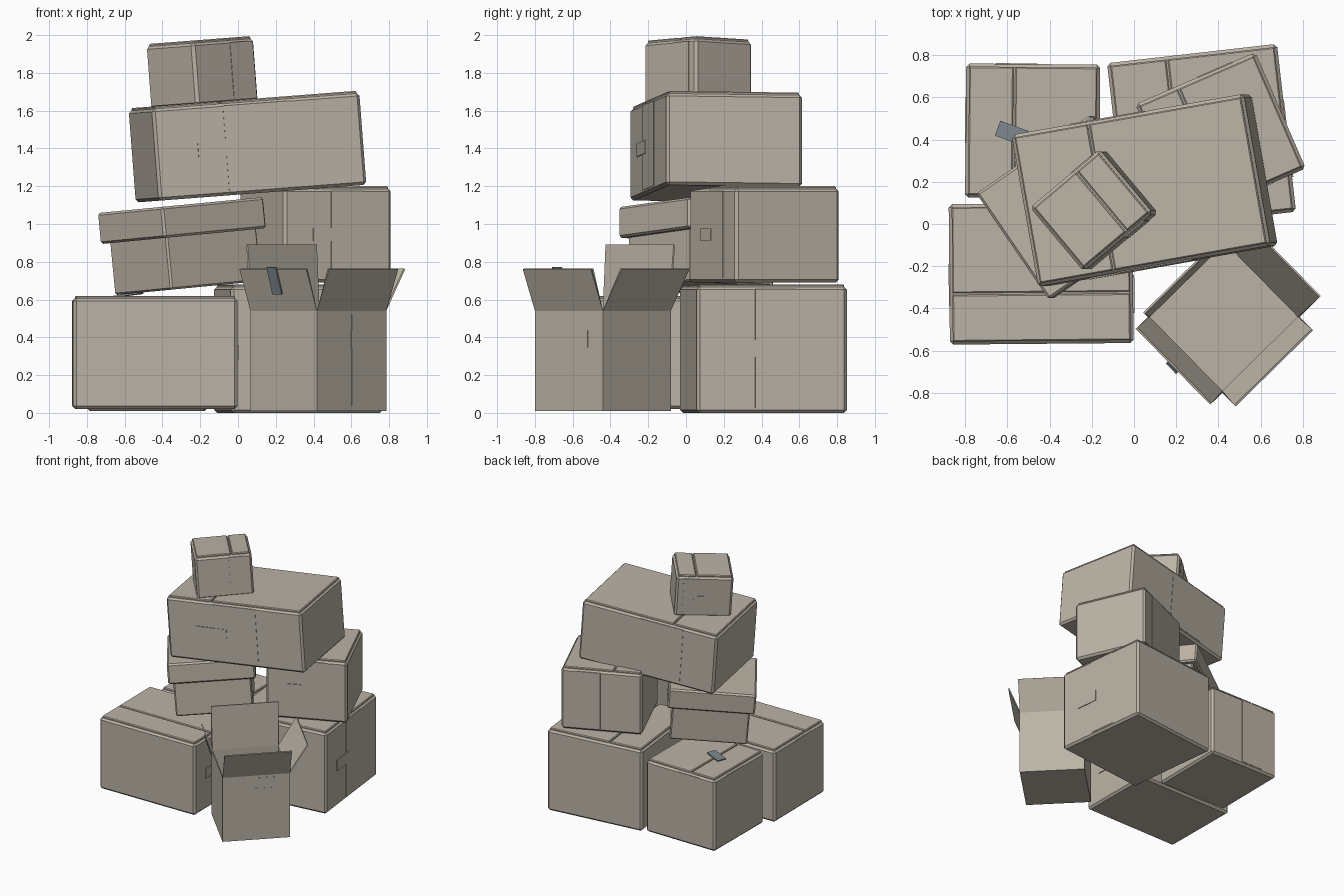
import bpy, bmesh
from math import radians
from mathutils import Matrix, Vector

if "Cube" in bpy.data.objects:
    bpy.data.objects.remove(bpy.data.objects["Cube"])


def material(name, rgb):
    m = bpy.data.materials.new(name)
    m.diffuse_color = (*rgb, 1)
    m.use_nodes = True
    m.node_tree.nodes["Principled BSDF"].inputs["Base Color"].default_value = m.diffuse_color
    return m


CARD = material("cardboard", (0.50, 0.45, 0.38))
TAG = material("grey_tape", (0.20, 0.23, 0.26))


def add(name, bm, matrix, mat):
    me = bpy.data.meshes.new(name)
    bm.to_mesh(me)
    bm.free()
    me.materials.append(mat)
    ob = bpy.data.objects.new(name, me)
    bpy.context.collection.objects.link(ob)
    ob.matrix_world = matrix
    return ob


def slab(name, size, matrix, bevel=0.0, mat=CARD):
    bm = bmesh.new()
    bmesh.ops.create_cube(bm, size=1)
    bmesh.ops.scale(bm, vec=size, verts=bm.verts)
    ob = add(name, bm, matrix, mat)
    if bevel:
        b = ob.modifiers.new("chamfer", 'BEVEL')
        b.width, b.segments = bevel, 1
    return ob


def frame(loc, rot, tilt=0.0):
    # turn about z, then lean so the +x end rises
    return (Matrix.Translation(loc) @ Matrix.Rotation(-radians(tilt), 4, 'Y')
            @ Matrix.Rotation(radians(rot), 4, 'Z'))


def patch(name, size, M, face, u, v, w, h, proud=0.006):
    # thin paper strip on a side face: front, back, left or right
    sx, sy, _ = size
    if face in "fb":
        s = -1 if face == "f" else 1
        dims, pos = (w, proud, h), (u, s * sy / 2, v)
    else:
        s = -1 if face == "l" else 1
        dims, pos = (proud, w, h), (s * sx / 2, u, v)
    slab(name, dims, M @ Matrix.Translation(pos))


def carton(name, size, loc, rot, tilt=0, axis=0, seam=0.35, strip=(), labels=()):
    sx, sy, sz = size
    M = frame(loc, rot, tilt)
    slab(name + "_body", (sx, sy, sz - 0.012),
         M @ Matrix.Translation((0, 0, -0.006)), 0.016)
    # two closing flaps meeting at an off-centre seam
    full, gap, edge = size[axis], 0.004, 0.014
    cut = -full / 2 + full * seam
    for tag, a, b in (("short", -full / 2 + edge, cut - gap),
                      ("long", cut + gap, full / 2 - edge)):
        dims = [sx - 2 * edge, sy - 2 * edge, 0.022]
        dims[axis] = b - a
        pos = [0, 0, sz / 2 - 0.011]
        pos[axis] = (a + b) / 2
        slab(f"{name}_{tag}_flap", dims, M @ Matrix.Translation(pos), 0.006)
    # overlapping side strips and labels
    for face, u, w in strip:
        patch(name + "_seam_strip", size, M, face, u, 0, w, sz - 0.05)
    for face, u, v, w, h in labels:
        patch(name + "_label", size, M, face, u, v, w, h, 0.012)


# bottom layer
carton("front_left_box", (0.87, 0.665, 0.60), (-0.44, -0.235, 0.32), 0.5, axis=1,
       seam=0.36, strip=[("l", -0.05, 0.2)], labels=[("r", -0.1, 0.0, 0.18, 0.08)])
carton("back_left_box", (0.635, 0.635, 0.60), (-0.48, 0.44, 0.31), -0.5, seam=0.36,
       strip=[("b", -0.08, 0.2), ("l", 0.05, 0.22)])
carton("back_right_box", (0.81, 0.80, 0.68), (0.32, 0.41, 0.34), 6.5,
       strip=[("r", 0.02, 0.22)], labels=[("r", -0.14, 0.0, 0.19, 0.09)])

# second layer
carton("middle_right_box", (0.62, 0.60, 0.51), (0.41, 0.415, 0.945), 23.5,
       strip=[("f", 0.05, 0.18), ("b", 0.1, 0.18)],
       labels=[("f", -0.08, 0.0, 0.13, 0.07)])
slab("lidded_box_body", (0.585, 0.535, 0.40), frame((-0.283, 0.08, 0.86), 34.5, 5.5), 0.01)
slab("lidded_box_lid", (0.66, 0.61, 0.165), frame((-0.297, 0.08, 1.018), 34.5, 5.5), 0.012)

# upper layers
carton("large_upper_box", (1.12, 0.73, 0.50), (0.05, 0.16, 1.41), 10, 4.4, seam=0.33,
       strip=[("f", 0.0, 0.36), ("b", -0.1, 0.36)],
       labels=[("f", -0.2, 0.0, 0.26, 0.07)])
carton("small_top_box", (0.43, 0.395, 0.345), (-0.19, 0.065, 1.802), 40, 4.4, seam=0.65,
       strip=[("f", 0.1, 0.12), ("b", 0.1, 0.12)],
       labels=[("b", 0.04, -0.02, 0.08, 0.05)])

# open box: shell with four flared flaps
G = frame((0.425, -0.44, 0), 44.5)
hx, hy, floor, fold = 0.257, 0.252, 0.01, 0.54
bm = bmesh.new()
corners = [(-hx, -hy), (hx, -hy), (hx, hy), (-hx, hy)]
low = [bm.verts.new((x, y, floor)) for x, y in corners]
top = [bm.verts.new((x, y, fold)) for x, y in corners]
bm.faces.new(low[::-1])
# outward reach and rise for front, right, back and left flaps
flaps = [(0.09, 0.22), (0.14, 0.22), (0.03, 0.35), (0.08, 0.22)]
normals = [(0, -1), (1, 0), (0, 1), (-1, 0)]
for i, ((out, rise), n) in enumerate(zip(flaps, normals)):
    j = (i + 1) % 4
    bm.faces.new((low[i], low[j], top[j], top[i]))
    shift = Vector((n[0] * out, n[1] * out, rise))
    tip = [bm.verts.new(top[k].co + shift) for k in (j, i)]
    bm.faces.new((top[i], top[j], tip[0], tip[1]))
box = add("open_box", bm, G, CARD)
sol = box.modifiers.new("card_thickness", 'SOLIDIFY')
sol.thickness, sol.offset = 0.01, -1
patch("open_box_label", (2 * hx, 2 * hy, 0.5), G, "f", 0.07, 0.39, 0.15, 0.09)
patch("open_box_seam_strip", (2 * hx, 2 * hy, 0.5), G, "f", 0.08, 0.28, 0.16, 0.48, 0.004)

# loose pieces of grey tape
slab("flap_tape", (0.008, 0.07, 0.15), G @ Matrix.Translation((-hx - 0.068, 0, 0.70))
     @ Matrix.Rotation(-0.3, 4, 'Y'), mat=TAG)
slab("top_tape", (0.14, 0.075, 0.008), Matrix.Translation((-0.58, 0.43, 0.625))
     @ Matrix.Rotation(radians(-20), 4, 'Z') @ Matrix.Rotation(-0.12, 4, 'Y'), mat=TAG)
